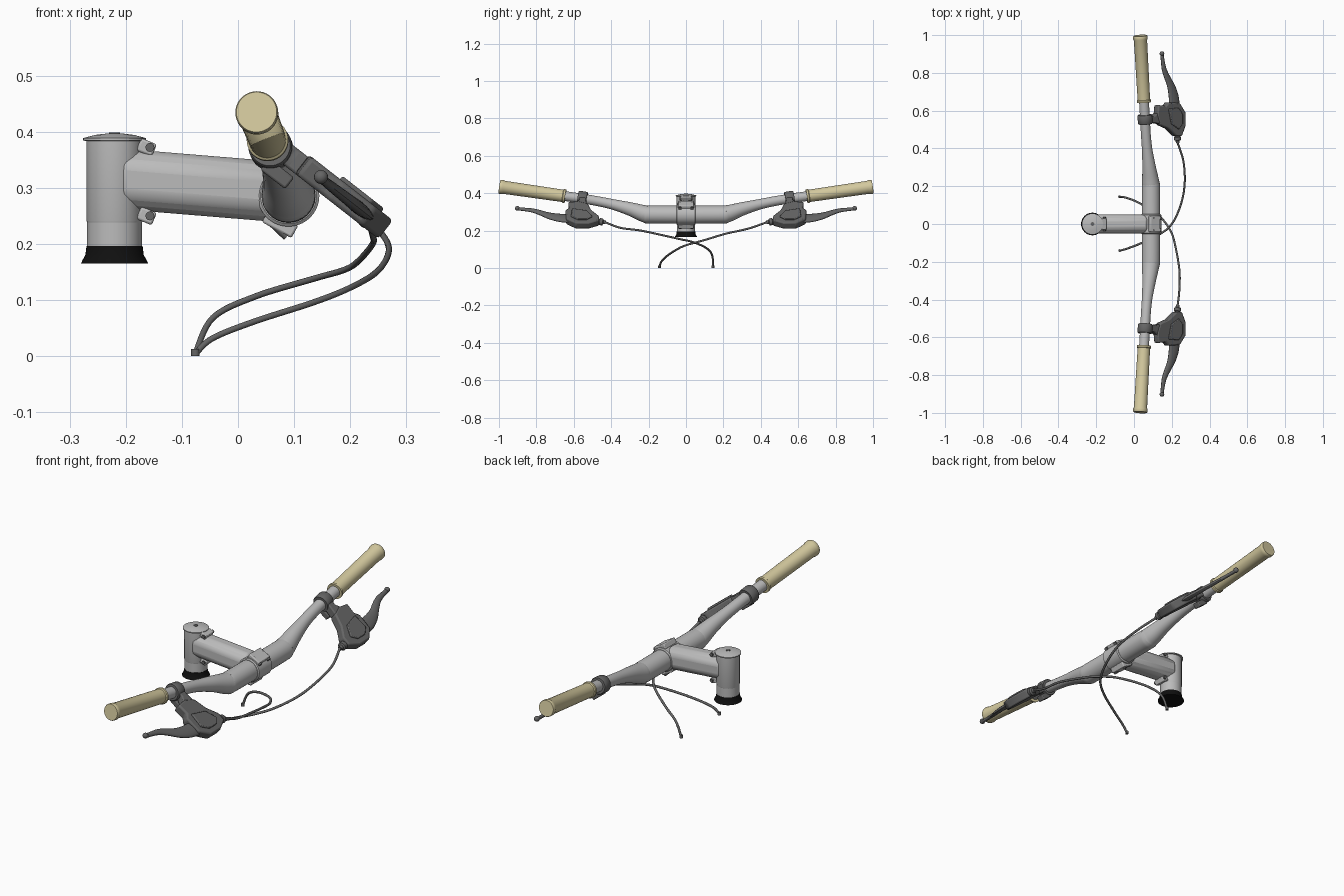
import bpy, bmesh, math
from mathutils import Vector, Matrix

cube = bpy.data.objects.get("Cube")
if cube:
    bpy.data.objects.remove(cube, do_unlink=True)


def material(name, rgb):
    m = bpy.data.materials.new(name)
    m.use_nodes = True
    m.diffuse_color = (*rgb, 1)
    m.node_tree.nodes["Principled BSDF"].inputs["Base Color"].default_value = (*rgb, 1)
    return m


SILVER = material("silver metal", (0.5, 0.5, 0.5))
DARK = material("dark grey metal", (0.13, 0.13, 0.13))
TAN = material("tan rubber", (0.65, 0.58, 0.34))
BLACK = material("black rubber", (0.005, 0.005, 0.005))


def finish(name, bm, mat, bevel=0.0):
    bmesh.ops.recalc_face_normals(bm, faces=bm.faces)
    me = bpy.data.meshes.new(name)
    bm.to_mesh(me)
    bm.free()
    me.materials.append(mat)
    ob = bpy.data.objects.new(name, me)
    bpy.context.collection.objects.link(ob)
    if bevel:
        b = ob.modifiers.new("soft edges", 'BEVEL')
        b.width, b.segments = bevel, 2
    bpy.ops.object.select_all(action='DESELECT')
    bpy.context.view_layer.objects.active = ob
    ob.select_set(True)
    bpy.ops.object.shade_smooth_by_angle(angle=math.radians(35))
    return ob


def loft(name, rings, mat, bevel=0.0):
    """Skin a list of equal closed rings and cap both ends."""
    bm = bmesh.new()
    vs = [[bm.verts.new(p) for p in r] for r in rings]
    n = len(rings[0])
    for a, b in zip(vs, vs[1:]):
        for i in range(n):
            j = (i + 1) % n
            bm.faces.new((a[i], a[j], b[j], b[i]))
    bm.faces.new(vs[0])
    bm.faces.new(vs[-1])
    return finish(name, bm, mat, bevel)


def tube(name, path, radii, mat, sides=32):
    """Round sweep along a path, one radius per point."""
    pts = [Vector(p) for p in path]
    rings, side, last = [], None, None
    for i, p in enumerate(pts):
        t = pts[min(i + 1, len(pts) - 1)] - pts[max(i - 1, 0)]
        if t.length > 1e-6:
            last = t.normalized()
        t = last
        side = t.orthogonal() if side is None else side
        side = (side - t * side.dot(t)).normalized()
        up = t.cross(side)
        rings.append([p + radii[i] * (math.cos(a) * side + math.sin(a) * up)
                      for a in (2 * math.pi * k / sides for k in range(sides))])
    return loft(name, rings, mat)


def lathe(name, start, end, profile, mat, sides=40):
    """Turned part: profile holds (fraction along axis, radius)."""
    a, b = Vector(start), Vector(end)
    rot = (b - a).to_track_quat('Z', 'Y')
    rings = [[a.lerp(b, f) + rot @ Vector((r * math.cos(t), r * math.sin(t), 0))
              for t in (2 * math.pi * k / sides for k in range(sides))]
             for f, r in profile]
    return loft(name, rings, mat)


def spline(points, steps=6):
    """Catmull-Rom resampling; extra components are interpolated too."""
    p = [points[0], *points, points[-1]]
    out = []
    for a, b, c, d in zip(p, p[1:], p[2:], p[3:]):
        for k in range(steps):
            t = k / steps
            out.append([0.5 * (2 * q + (r - o) * t + (2 * o - 5 * q + 4 * r - s) * t * t
                               + (3 * q - o - 3 * r + s) * t ** 3)
                        for o, q, r, s in zip(a, b, c, d)])
    return out + [list(points[-1])]


def box(name, centre, size, mat, tilt=0.0, bevel=0.004):
    bm = bmesh.new()
    bmesh.ops.create_cube(bm, size=1, matrix=Matrix.Translation(centre)
                          @ Matrix.Rotation(tilt, 4, 'Y') @ Matrix.Diagonal((*size, 1)))
    return finish(name, bm, mat, bevel)


# Handlebar: thick centre, rising and tapering to both ends (x, y, z, radius)
half = [(0.09, 0.17, 0.286, 0.048), (0.088, 0.22, 0.29, 0.046), (0.08, 0.3, 0.316, 0.036),
        (0.07, 0.39, 0.34, 0.028), (0.063, 0.47, 0.357, 0.026), (0.058, 0.56, 0.372, 0.026),
        (0.053, 0.65, 0.385, 0.026), (0.036, 0.97, 0.431, 0.026)]
bar = spline([(x, -y, z, r) for x, y, z, r in reversed(half)] + half)
tube("handlebar", [p[:3] for p in bar], [p[3] for p in bar], SILVER)

# Steerer column, cap and flared boot
SX = -0.22
lathe("steerer_clamp", (SX, 0, 0.238), (SX, 0, 0.385), [(0, 0.049), (0.02, 0.05), (1, 0.05)], SILVER)
lathe("steerer_spacer", (SX, 0, 0.19), (SX, 0, 0.24), [(0, 0.049), (1, 0.049)], SILVER)
lathe("top_cap", (SX, 0, 0.383), (SX, 0, 0.397),
      [(0, 0.05), (0.1, 0.056), (0.4, 0.056), (0.8, 0.035), (1, 0.012)], SILVER)
lathe("cap_bolt", (SX, 0, 0.39), (SX, 0, 0.399), [(0, 0.01), (1, 0.01)], DARK, 12)
lathe("steerer_boot", (SX, 0, 0.165), (SX, 0, 0.196),
      [(0, 0.06), (0.2, 0.057), (0.5, 0.052), (1, 0.05)], BLACK)

# Stem arm: chamfered section leaning down towards the bar
W, C = 0.05, 0.026
rings = []
for x, z, h in ((-0.21, 0.316, 0.054), (0.07, 0.293, 0.054)):
    corners = [(W, h - C), (W - C, h), (C - W, h), (-W, h - C),
               (-W, C - h), (C - W, -h), (W - C, -h), (W, C - h)]
    rings.append([(x, y, z + dz) for y, dz in corners])
loft("stem_arm", rings, SILVER, 0.012)

# Bar clamp with its lugs and bolts
lathe("bar_clamp", (0.09, -0.052, 0.286), (0.09, 0.052, 0.286),
      [(0, 0.05), (0.04, 0.055), (0.96, 0.055), (1, 0.05)], SILVER)
for label, x, z, tilt in (("lower", 0.075, 0.236, 0.5), ("upper", 0.108, 0.335, 0.5)):
    box(label + "_clamp_lug", (x, 0, z), (0.06, 0.084, 0.026), SILVER, tilt)
for s, side in ((1, "left"), (-1, "right")):
    lathe(side + "_lower_clamp_bolt", (0.05, s * 0.032, 0.25), (0.088, s * 0.032, 0.214),
          [(0, 0.009), (1, 0.009)], DARK, 12)
    lathe(side + "_upper_clamp_bolt", (0.1, s * 0.032, 0.345), (0.14, s * 0.032, 0.318),
          [(0, 0.009), (1, 0.009)], DARK, 12)

# Pinch lugs and bolts behind the steerer
for label, z in (("upper", 0.372), ("lower", 0.25)):
    box(label + "_pinch_lug", (-0.163, 0, z), (0.03, 0.06, 0.024), SILVER, 0.4)
    lathe(label + "_pinch_bolt", (-0.157, -0.036, z), (-0.157, 0.036, z),
          [(0, 0.008), (1, 0.008)], DARK, 12)

# Brake lever plane: origin on the bar, tilted down and forward
TILT = math.radians(38)
ALONG = Vector((math.cos(TILT), 0, -math.sin(TILT)))
NORMAL = Vector((math.sin(TILT), 0, math.cos(TILT)))
ORIGIN = Vector((0.06, 0, 0.388))


def on_lever(x, y, h=0.0):
    """Point at plan position x, y in the lever plane, h above it."""
    return ORIGIN + ALONG * ((x - 0.06) / math.cos(TILT)) + NORMAL * h + Vector((0, y, 0))


def plate(name, outline, low, high, s, mat, bevel):
    loft(name, [[on_lever(x, s * y, h) for x, y in outline] for h in (low, high)], mat, bevel)


body = [(0.115, 0.575), (0.12, 0.63), (0.16, 0.625), (0.175, 0.645), (0.235, 0.64), (0.265, 0.59),
        (0.265, 0.52), (0.245, 0.465), (0.215, 0.465), (0.175, 0.505), (0.13, 0.525)]
cover = [(0.17, 0.61), (0.225, 0.615), (0.245, 0.58), (0.245, 0.53), (0.225, 0.5), (0.185, 0.53)]
neck = [(0.06, 0.535), (0.06, 0.575), (0.1, 0.57), (0.13, 0.6), (0.16, 0.58), (0.13, 0.53), (0.1, 0.535)]
blade = [(0.215, 0.6, 0.028), (0.212, 0.67, 0.026), (0.198, 0.73, 0.021), (0.176, 0.78, 0.016),
         (0.161, 0.82, 0.012), (0.154, 0.86, 0.009), (0.149, 0.9, 0.008)]
cables = {
    -1: [(0.24, -0.35, 0.215), (0.24, -0.24, 0.2), (0.215, -0.1, 0.17), (0.19, -0.03, 0.154),
         (0.135, 0.04, 0.138), (0.03, 0.11, 0.106), (-0.045, 0.14, 0.068), (-0.076, 0.144, 0.004)],
    1: [(0.262, 0.33, 0.21), (0.268, 0.21, 0.183), (0.247, 0.1, 0.15), (0.2, 0, 0.122),
        (0.135, -0.055, 0.096), (0.03, -0.105, 0.062), (-0.045, -0.133, 0.032), (-0.076, -0.141, 0.004)]}

for s, side in ((1, "left"), (-1, "right")):
    # Grip with a raised rim at each end
    lathe(side + "_grip", (0.053, s * 0.645, 0.384), (0.033, s * 0.997, 0.435),
          [(0, 0.03), (0, 0.037), (0.03, 0.037), (0.04, 0.033), (0.93, 0.035),
           (0.95, 0.038), (0.99, 0.038), (1, 0.036)], TAN)
    # Lever mount on the bar
    lathe(side + "_lever_clamp", (0.06, s * 0.53, 0.368), (0.057, s * 0.578, 0.375),
          [(0, 0.036), (0.1, 0.039), (0.9, 0.039), (1, 0.036)], DARK)
    box(side + "_clamp_screw_lug", (0.07, s * 0.555, 0.325), (0.056, 0.036, 0.026), DARK, TILT)
    plate(side + "_lever_neck", neck, -0.024, 0.014, s, DARK, 0.005)
    plate(side + "_lever_body", body, -0.024, 0.018, s, DARK, 0.007)
    plate(side + "_lever_cover", cover, 0.015, 0.025, s, DARK, 0.004)
    # Flattened, tapering blade with a ball tip
    rings = []
    for x, y, w in spline(blade):
        thick = 0.006 + 0.22 * w
        rings.append([on_lever(x + w * math.cos(a), s * y, thick * math.sin(a) - 0.002)
                      for a in (2 * math.pi * k / 16 for k in range(16))])
    loft(side + "_lever_blade", rings, DARK)
    bm = bmesh.new()
    bmesh.ops.create_uvsphere(bm, u_segments=16, v_segments=10, radius=0.0125,
                              matrix=Matrix.Translation(on_lever(0.148, s * 0.902)))
    finish(side + "_lever_tip", bm, DARK)
    # Adjuster barrel, cable and end ferrule
    a, b = on_lever(0.232, s * 0.475, -0.004), on_lever(0.236, s * 0.43, -0.008)
    lathe(side + "_cable_adjuster", a, b,
          [(0, 0.014), (0.25, 0.014), (0.3, 0.019), (0.65, 0.019), (0.75, 0.011), (1, 0.009)], DARK, 20)
    path = spline([tuple(b)] + cables[s], 8)
    tube(side + "_brake_cable", path, [0.0055] * len(path), DARK, 12)
    ex, ey, _ = cables[s][-1]
    lathe(side + "_cable_ferrule", (ex, ey, 0), (ex, ey, 0.013), [(0, 0.0075), (1, 0.0075)], DARK, 16)
